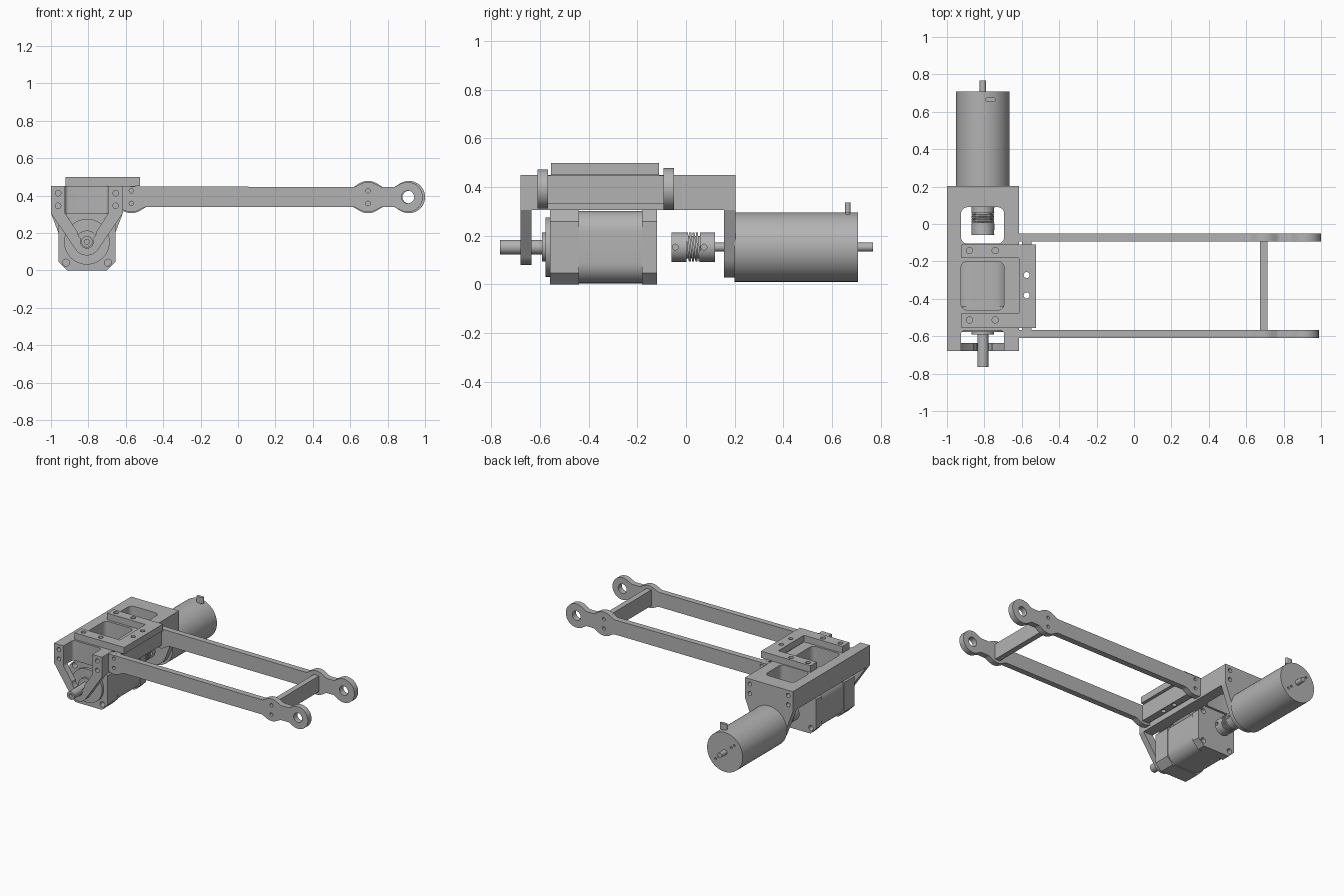
import bpy, bmesh, math
from mathutils import Matrix

if "Cube" in bpy.data.objects:
    bpy.data.objects.remove(bpy.data.objects["Cube"])

grey = bpy.data.materials.new("machined_grey")
grey.use_nodes = True
grey.diffuse_color = (0.45, 0.45, 0.45, 1)
grey.node_tree.nodes["Principled BSDF"].inputs["Base Color"].default_value = (0.45, 0.45, 0.45, 1)

CX, CZ = -0.808, 0.153      # shared axis of both motors
TOP, BASE = 0.45, 0.305     # frame block heights
MID = 0.392                 # arm centre height


def arc(cx, cy, r, a0, a1, n):
    steps = [math.radians(a0 + (a1 - a0) * i / n) for i in range(n + 1)]
    return [(cx + r * math.cos(a), cy + r * math.sin(a)) for a in steps]


def circle(cx, cy, r, n=48):
    return arc(cx, cy, r, 0, 360, n)[:-1]


def rounded(x0, x1, y0, y1, r, n=6):
    pts = []
    for k, (x, y) in enumerate([(x1 - r, y1 - r), (x0 + r, y1 - r), (x0 + r, y0 + r), (x1 - r, y0 + r)]):
        pts += arc(x, y, r, 90 * k, 90 * k + 90, n)
    return pts


def rect(x0, x1, y0, y1):
    return [(x0, y0), (x1, y0), (x1, y1), (x0, y1)]


def prism(name, pts, a, b, axis="y"):
    """Extrude a flat outline from a to b along the axis."""
    place = {"x": lambda p, t: (t, p[0], p[1]),
             "y": lambda p, t: (p[0], t, p[1]),
             "z": lambda p, t: (p[0], p[1], t)}[axis]
    bm = bmesh.new()
    lo = [bm.verts.new(place(p, a)) for p in pts]
    hi = [bm.verts.new(place(p, b)) for p in pts]
    bm.faces.new(lo)
    bm.faces.new(hi)
    for i in range(len(pts)):
        j = (i + 1) % len(pts)
        bm.faces.new((lo[i], lo[j], hi[j], hi[i]))
    bmesh.ops.recalc_face_normals(bm, faces=bm.faces)
    mesh = bpy.data.meshes.new(name)
    bm.to_mesh(mesh)
    bm.free()
    mesh.materials.append(grey)
    ob = bpy.data.objects.new(name, mesh)
    bpy.context.collection.objects.link(ob)
    return ob


def rod(name, r, a, b, x=CX, z=CZ):
    return prism(name, circle(x, z, r), a, b)


def activate(ob):
    bpy.ops.object.select_all(action="DESELECT")
    ob.select_set(True)
    bpy.context.view_layer.objects.active = ob


def cut(ob, *outlines, a, b, axis="y"):
    """Cut each outline through the object from a to b."""
    activate(ob)
    for pts in outlines:
        tool = prism("cutter", pts, a, b, axis)
        tool.hide_render = True
        mod = ob.modifiers.new("cut", "BOOLEAN")
        mod.operation, mod.solver, mod.object = "DIFFERENCE", "EXACT", tool
        bpy.ops.object.modifier_apply(modifier=mod.name)
        bpy.data.objects.remove(tool)


def hanger(r):
    """Outer outline hanging from the frame and wrapping the motor axis."""
    dx, dz = 0.192, BASE - CZ
    turn = math.degrees(math.atan2(dz, -dx) + math.acos(r / math.hypot(dx, dz)))
    return [(-1, BASE)] + arc(CX, CZ, r, turn, 540 - turn, 20) + [(-0.616, BASE)]


# Frame block with three rounded windows
frame = prism("frame_block", rect(-1, -0.616, -0.68, 0.203), BASE, TOP, "z")
cut(frame, rounded(-0.925, -0.694, -0.105, 0.09, 0.035), rounded(-0.925, -0.694, -0.46, -0.2, 0.035),
    rounded(-0.925, -0.694, -0.8, -0.57, 0.02), a=0.2, b=0.6, axis="z")
leg_holes = [circle(x, z, 0.015, 20) for x in (-0.962, -0.654) for z in (0.345, 0.413)]
cut(frame, *leg_holes, a=-0.7, b=-0.62)
cut(frame, *leg_holes, a=0.14, b=0.22)

# Front yoke strap carrying the shaft
yoke = prism("front_yoke", hanger(0.073) + [(-0.694, BASE), (-0.755, 0.21)]
             + arc(CX, CZ + 0.055, 0.05, 0, -180, 10) + [(-0.861, 0.21), (-0.925, BASE)], -0.68, -0.635)
cut(yoke, circle(CX, CZ, 0.034), a=-0.7, b=-0.6)

# Rear hanger plate holding the round motor
prism("rear_hanger", hanger(0.125), 0.157, 0.203)

# Square motor: chamfered end caps and a rounded core
half = 0.153
square = (CX - half, CX + half, 0, 2 * half)
corner_holes = [circle(CX + i * 0.112, CZ + j * 0.112, 0.019, 20) for i in (-1, 1) for j in (-1, 1)]
for name, a, b in (("front_motor_cap", -0.56, -0.44), ("rear_motor_cap", -0.18, -0.12)):
    cap = prism(name, rounded(*square, 0.047, 1), a, b)
    cut(cap, *corner_holes, a=a - 0.02, b=b + 0.02)
prism("motor_core", rounded(CX - 0.149, CX + 0.149, 0.004, 0.302, 0.085, 8), -0.45, -0.17)
rod("motor_boss", 0.122, -0.578, -0.55)
rod("motor_boss_step", 0.06, -0.592, -0.57)
shaft = rod("front_shaft", 0.03, -0.765, -0.57)
cut(shaft, circle(CX, CZ, 0.013, 20), a=-0.8, b=-0.74)

# Flexible coupling: two hubs, a thin core and tilted spring rings
for name, a, b in (("coupling_front_hub", -0.06, 0.003), ("coupling_rear_hub", 0.058, 0.12)):
    hub = rod(name, 0.061, a, b)
    cut(hub, circle((a + b) / 2 - 0.015, CZ, 0.012, 16), a=CX + 0.03, b=CX + 0.1, axis="x")
rod("coupling_core", 0.046, 0, 0.06)
for i in range(4):
    ring = rod("coupling_spring_ring", 0.06, -0.0045, 0.0045, 0, 0)
    ring.matrix_world = Matrix.Translation((CX, 0.01 + i * 0.0135, CZ)) @ Matrix.Rotation(0.1, 4, "X")
rod("coupling_shaft", 0.018, 0.11, 0.16)

# Round rear motor
can = rod("round_motor", 0.143, 0.2, 0.708)
cut(can, *[circle(CX + s * 0.05 * k, CZ - s * 0.045 * k, 0.008, 12) for s in (-1, 1) for k in (1, 1.5)],
    a=0.68, b=0.75)
rod("rear_shaft", 0.018, 0.7, 0.768)
prism("terminal_stem", circle(-0.768, 0.665, 0.01, 16), 0.27, 0.315, "z")
prism("terminal_head", rounded(-0.795, -0.741, 0.654, 0.676, 0.01), 0.293, 0.337, "z")

# C-shaped mounting plate on top of the frame
plate = prism("mount_plate", rect(-0.923, -0.525, -0.555, -0.11), TOP, 0.498, "z")
cut(plate, rect(-1, -0.615, -0.475, -0.182), a=0.4, b=0.6, axis="z")
cut(plate, *[circle(x, y, 0.017, 20) for x in (-0.88, -0.742) for y in (-0.142, -0.513)],
    a=0.465, b=0.55, axis="z")

# Cross bars between the arms
inner_bar = prism("inner_cross_bar", rect(-0.6, -0.548, -0.575, -0.085), MID - 0.06, TOP, "z")
for part in (plate, inner_bar):
    cut(part, *[circle(-0.574, y, 0.016, 20) for y in (-0.273, -0.382)], a=0.2, b=0.6, axis="z")
prism("outer_cross_bar", rect(0.675, 0.715, -0.575, -0.085), MID - 0.06, MID + 0.055, "z")


def arm(name, a, b, r, tip):
    """Bar with a swollen joint and a round eye at the tip."""
    def swell(x, *centres):
        h = 0.053
        for c in centres:
            s = math.sqrt(max(r * r - (x - c) ** 2, 0))
            h = max(h, s) + 0.008 * math.exp(-abs(h - s) / 0.008)
        return min(h, r)

    eye = tip - r
    near = [-0.614 + 0.011 * i for i in range(18)]
    far = [0.56 + (eye - 0.56) * i / 50 for i in range(51)]
    lower = [(x, MID - swell(x, -0.57)) for x in near] + [(x, MID - swell(x, 0.695, eye)) for x in far]
    upper = [(x, MID + swell(x, 0.695, eye)) for x in reversed(far)] + [(-0.614, TOP)]
    ob = prism(name, lower + arc(eye, MID, r, -86, 86, 24) + upper, a, b)
    cut(ob, circle(eye, MID, 0.034, 32), a=a - 0.1, b=b + 0.1)
    bolts = [circle(x, MID + d, 0.012, 16) for x in (-0.57, 0.695) for d in (-0.034, 0.034)]
    cut(ob, *bolts, a=a - 0.02, b=b + 0.02)


arm("front_arm", -0.61, -0.568, 0.08, 0.988)
arm("rear_arm", -0.093, -0.05, 0.086, 1.0)

# Smooth the round walls and keep edges crisp
for ob in bpy.context.collection.objects:
    if ob.type == "MESH" and grey.name in ob.data.materials:
        activate(ob)
        bpy.ops.object.shade_smooth_by_angle(angle=math.radians(30))
